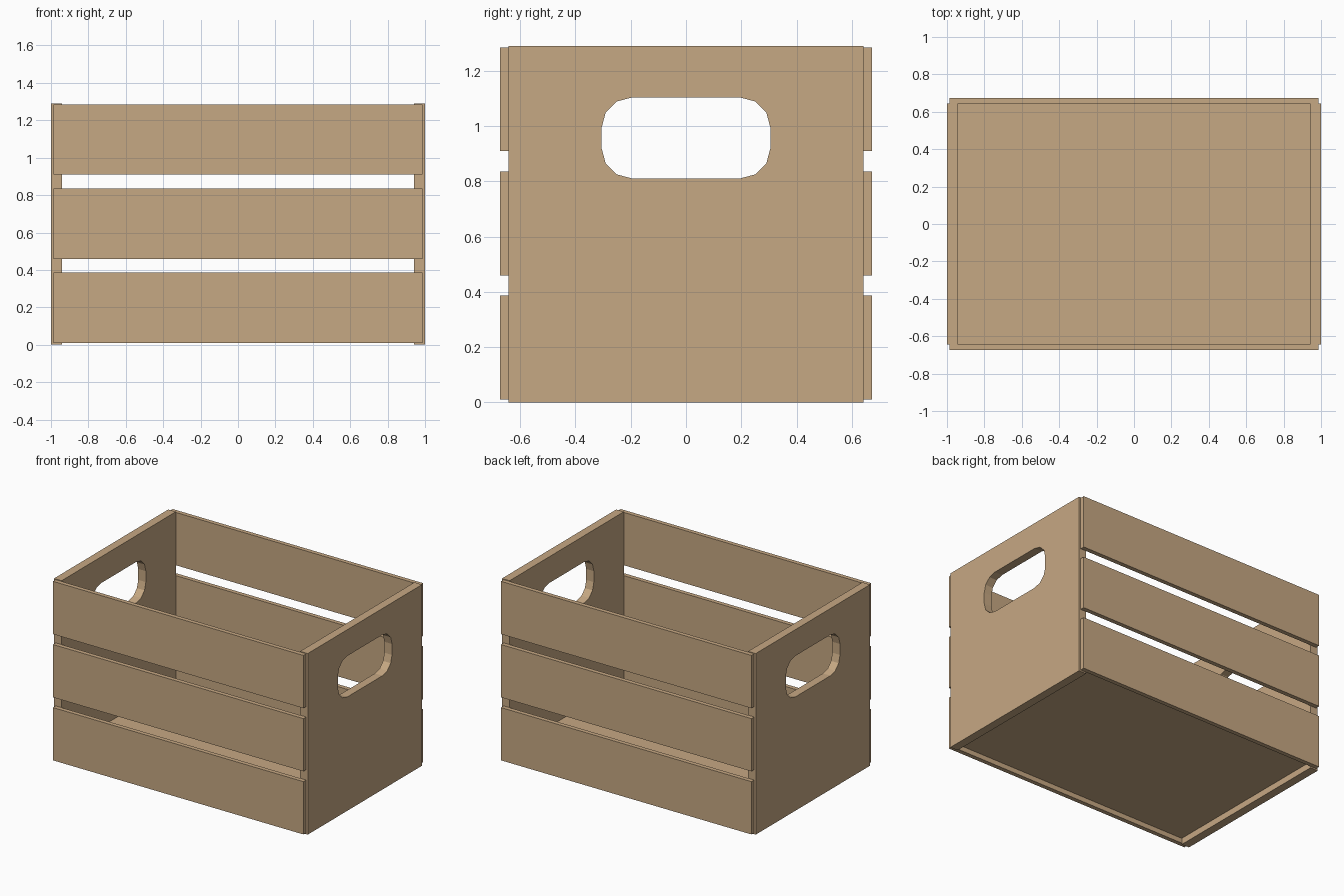
import bpy, bmesh, math
from mathutils import Matrix, Vector

if "Cube" in bpy.data.objects:
    bpy.data.objects.remove(bpy.data.objects["Cube"])

wood = bpy.data.materials.new("light_wood")
wood.use_nodes = True
colour = (0.565, 0.392, 0.227, 1)
wood.diffuse_color = colour
wood.node_tree.nodes["Principled BSDF"].inputs["Base Color"].default_value = colour


def finish(bm, name):
    bmesh.ops.recalc_face_normals(bm, faces=bm.faces)
    mesh = bpy.data.meshes.new(name)
    bm.to_mesh(mesh)
    bm.free()
    mesh.materials.append(wood)
    bpy.context.collection.objects.link(bpy.data.objects.new(name, mesh))


def board(name, low, high):
    low, high = Vector(low), Vector(high)
    bm = bmesh.new()
    bmesh.ops.create_cube(bm, size=1, matrix=Matrix.Translation((low + high) / 2)
                          @ Matrix.Diagonal((*(high - low), 1)))
    finish(bm, name)


def rounded_slot(cz, half_y, half_z, radius, steps=3):
    # Outline of the hand hole, with each corner cut into a few facets
    points = []
    for quarter, (sy, sz) in enumerate([(1, 1), (-1, 1), (-1, -1), (1, -1)]):
        for i in range(steps + 1):
            a = math.pi / 2 * (quarter + i / steps)
            points.append((sy * (half_y - radius) + radius * math.cos(a),
                           cz + sz * (half_z - radius) + radius * math.sin(a)))
    return points


def end_panel(name, x_in, x_out):
    bm = bmesh.new()
    outer = [(-0.643, 0), (0.643, 0), (0.643, 1.29), (-0.643, 1.29)]
    edges = []
    for loop in (outer, rounded_slot(0.957, 0.305, 0.146, 0.107)):
        verts = [bm.verts.new((x_in, y, z)) for y, z in loop]
        edges += [bm.edges.new((verts[i - 1], v)) for i, v in enumerate(verts)]
    bmesh.ops.triangle_fill(bm, edges=edges, use_beauty=True)
    wall = bmesh.ops.extrude_face_region(bm, geom=bm.faces[:], use_keep_orig=True)
    moved = [g for g in wall["geom"] if isinstance(g, bmesh.types.BMVert)]
    bmesh.ops.translate(bm, verts=moved, vec=(x_out - x_in, 0, 0))
    finish(bm, name)


# End panels with hand holes
for side, s in (("left", 1), ("right", -1)):
    end_panel(side + "_end_panel", s * 0.94, s * 1.0)

# Three slats on the front and the back
for side, s in (("front", -1), ("back", 1)):
    ys = sorted((s * 0.643, s * 0.674))
    for level, z in (("bottom", 0.01), ("middle", 0.459), ("top", 0.909)):
        board(f"{side}_{level}_slat", (-0.987, ys[0], z), (0.987, ys[1], z + 0.376))

# Raised floor between the walls
board("floor", (-0.94, -0.643, 0.045), (0.94, 0.643, 0.08))
